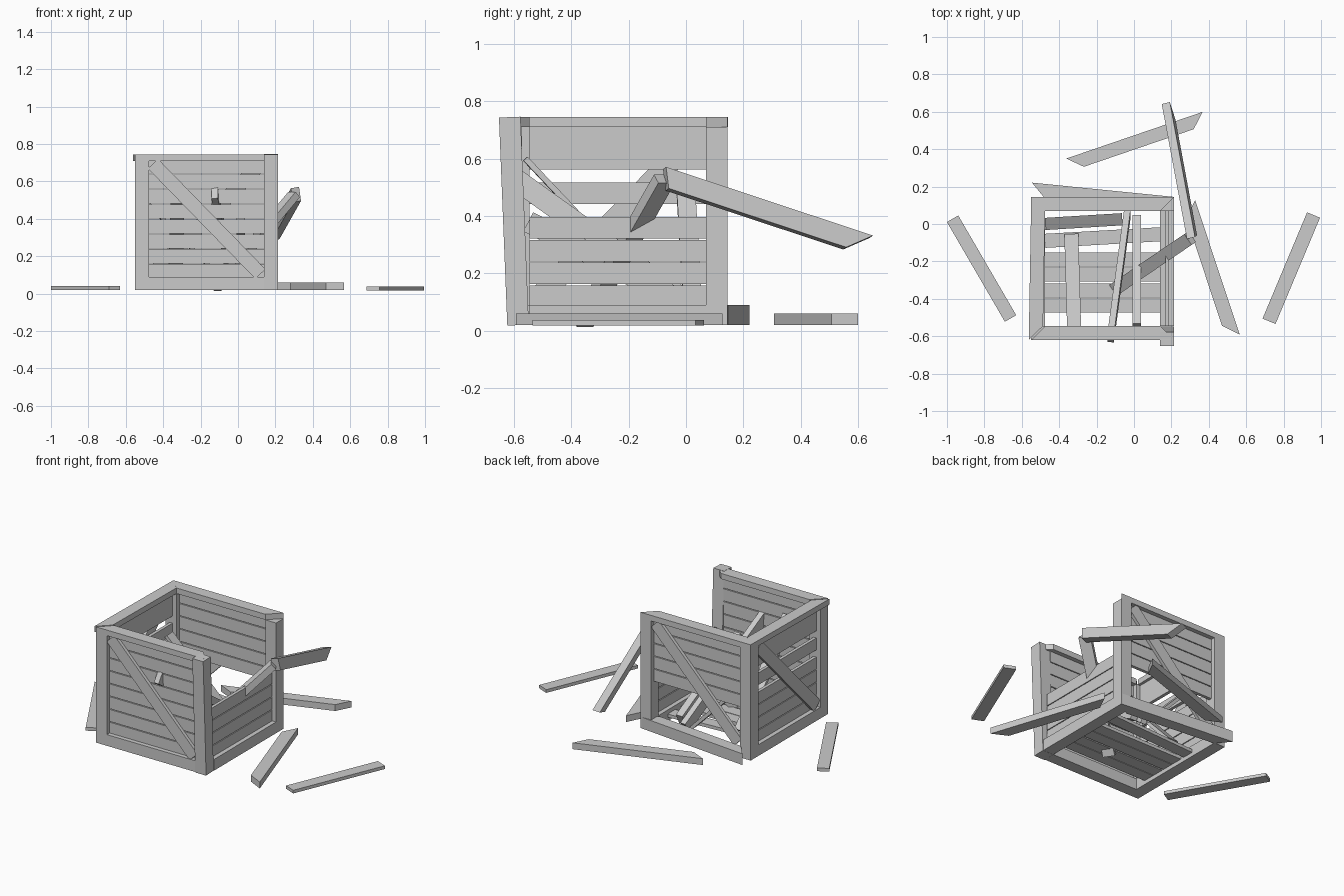
import bpy, bmesh
from mathutils import Vector

if "Cube" in bpy.data.objects:
    bpy.data.objects.remove(bpy.data.objects["Cube"])

X0, X1, Y0, Y1 = -0.55, 0.215, -0.62, 0.145   # crate outline
B, ZB, ZT = 0.075, 0.02, 0.745                # beam size, bottom, top
UP = Vector((0, 0, 1))
XA = Vector((1, 0, 0))


def board(name, p0, p1, w, t, u=UP, m0=0.0, m1=0.0):
    """Board from p0 to p1; t along u, w along u x d; m0/m1 = mitre lengths (long side +w)."""
    p0, p1, u = Vector(p0), Vector(p1), Vector(u)
    d = (p1 - p0).normalized()
    u = (u - d * u.dot(d)).normalized()
    s = u.cross(d)
    bm = bmesh.new()
    ends = []
    for p, m in ((p0, -m0), (p1, m1)):
        ends.append([bm.verts.new(p + s * a * w / 2 + u * b * t / 2 + d * a * m / 2)
                     for a, b in ((-1, -1), (1, -1), (1, 1), (-1, 1))])
    a, b = ends
    bm.faces.new(a)
    bm.faces.new(b[::-1])
    for i in range(4):
        j = (i + 1) % 4
        bm.faces.new((a[i], b[i], b[j], a[j]))
    bmesh.ops.recalc_face_normals(bm, faces=bm.faces)
    me = bpy.data.meshes.new(name)
    bm.to_mesh(me)
    bm.free()
    ob = bpy.data.objects.new(name, me)
    bpy.context.collection.objects.link(ob)


def wall(name, a, b, out, rows, diagonal=True):
    """Horizontal planks between a and b; the brace runs from the top at a to the bottom at b."""
    a, b, out = Vector((*a, 0)), Vector((*b, 0)), Vector((*out, 0))
    for i, z in enumerate(rows):
        board(f"{name}_plank_{i}", a + UP * z, b + UP * z, 0.075, 0.02, out)
    if diagonal:
        d = (b - a).normalized() * 0.02
        o = out * 0.02
        board(name + "_brace", a + d + o + UP * 0.695, b - d + o + UP * 0.105, 0.075, 0.02, out)


h = B / 2
xl, xr, yf, yb = X0 + h, X1 - h, Y0 + h, Y1 - h
zt, zb = ZT - 0.0175, ZB + 0.035
rows = [0.12 + 0.08 * i for i in range(8)]

# Corner posts, the front right one leaning out
for n, x, y in (("front_left", xl, yf), ("back_left", xl, yb), ("back_right", xr, yb)):
    board(n + "_post", (x, y, ZB), (x, y, ZT - 0.035), B, B, XA)
board("front_right_post", (xr, yf - 0.003, ZB), (xr, yf - 0.032, ZT), B, B, XA)

# Bottom rails, the back one swung out of place
board("front_bottom_rail", (xl + h, yf, zb), (xr - h, yf, zb), B, 0.07)
board("left_bottom_rail", (xl, yf + h, zb), (xl, yb - h, zb), B, 0.07)
board("right_bottom_rail", (xr, yf + h, zb), (xr, yb - h, zb), B, 0.07)
board("back_bottom_rail", (-0.512, 0.18, zb), (0.165, 0.112, zb), B, 0.07, UP, B, B)

# Mitred top rails (right one is missing)
board("front_top_rail", (xr, yf, zt), (xl, yf, zt), B, 0.035, UP, B, B)
board("back_top_rail", (xl, yb, zt), (xr, yb, zt), B, 0.035, UP, B, B)
board("left_top_rail", (xl - 0.012, yf, zt), (xl, yb, zt), B, 0.035, UP, B, B)

# Plank walls
wall("front", (xl + h, yf), (xr - h, yf), (0, -1), rows)
wall("back", (xr - h, yb), (xl + h, yb), (0, 1), rows[3:])
wall("left", (xl, yb - h), (xl, yf + h), (-1, 0),
     [0.12, 0.2, 0.28, 0.36, 0.48, 0.6, 0.675])
wall("right", (xr, yb - h), (xr, yf + h), (1, 0), rows[:4], False)

# Floor slats
for i, y in enumerate((-0.435, -0.355, -0.27, -0.19)):
    board(f"floor_slat_{i}", (xl + h, y, zb), (xr - h, y, zb), 0.076, 0.02)
board("loose_floor_slat", (xl + h, -0.09, zb), (xr - h, -0.055, zb), 0.075, 0.02)

# Planks fallen inside the crate
board("leaning_plank_left", (-0.335, -0.06, 0.07), (-0.32, -0.56, 0.6), 0.075, 0.02)
board("leaning_plank_middle", (-0.035, 0.06, 0.06), (-0.125, -0.61, 0.54), 0.075, 0.035, XA)
board("leaning_plank_right", (0.015, 0.03, 0.08), (0.015, -0.55, 0.38), 0.075, 0.045, XA)
board("fallen_back_plank", (-0.48, 0.0, 0.48), (-0.07, 0.025, 0.06), 0.065, 0.02)

# Snapped top rail hanging over the right wall
board("snapped_rail_inner", (-0.12, -0.36, 0.028), (0.3, -0.075, 0.53), 0.07, 0.04)
board("snapped_rail_outer", (0.31, -0.07, 0.53), (0.185, 0.6, 0.308), 0.07, 0.045,
      (1, 0, 0.25), 0.03, 0.08)

# Boards lying on the ground around the crate
board("ground_rail_back", (-0.315, 0.328, 0.04), (0.343, 0.553, 0.04), 0.072, 0.04, UP, B, B)
board("ground_rail_right", (0.303, 0.08, 0.04), (0.518, -0.568, 0.04), 0.075, 0.04, UP, B, B)
board("ground_plank_left", (-0.97, 0.028, 0.03), (-0.66, -0.505, 0.03), 0.07, 0.02)
board("ground_plank_right", (0.96, 0.048, 0.028), (0.722, -0.52, 0.028), 0.075, 0.02)
